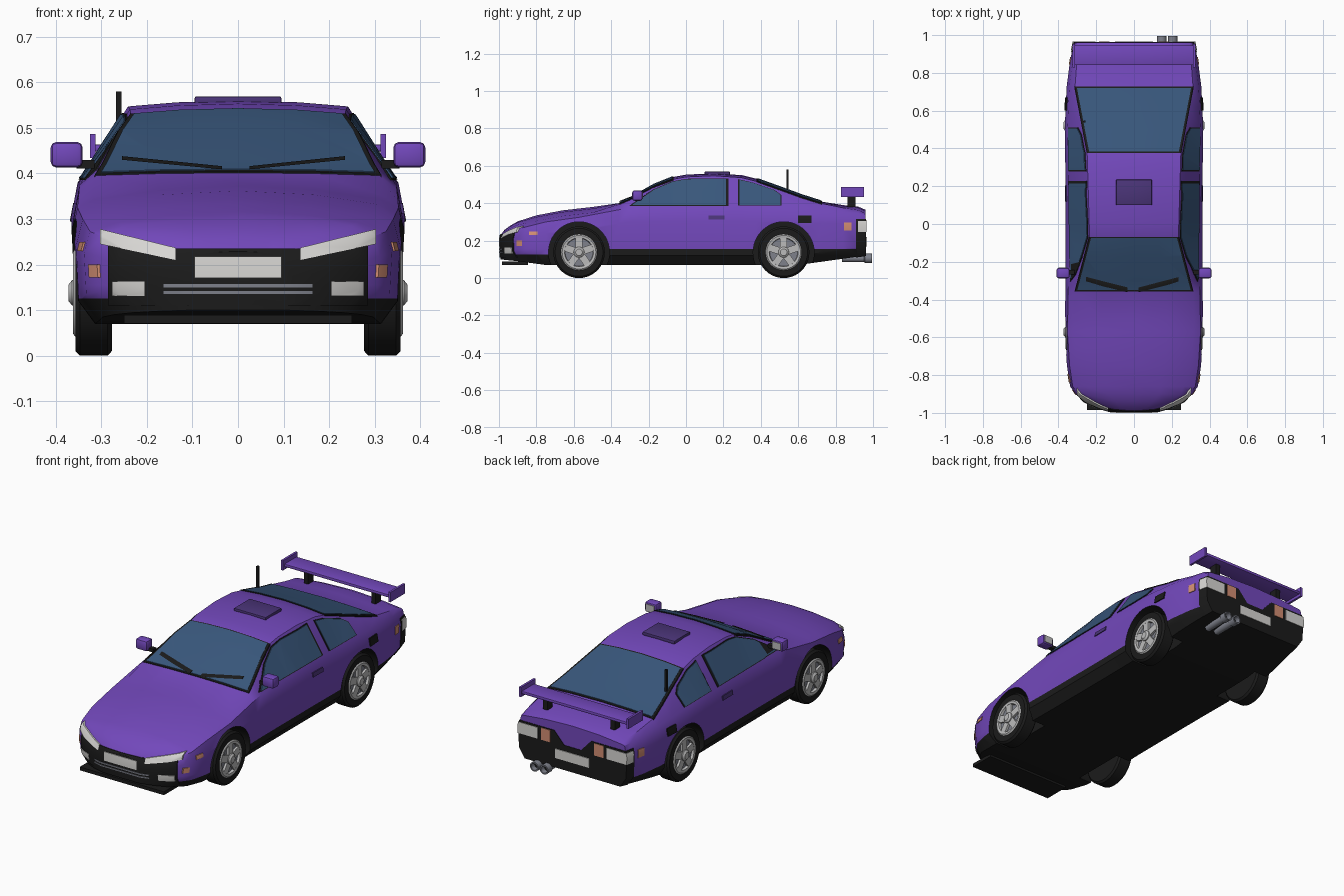
import bpy
import bmesh
import math
from mathutils import Matrix, Vector

cube = bpy.data.objects.get("Cube")
if cube:
    bpy.data.objects.remove(cube, do_unlink=True)


def material(name, red, green, blue):
    mat = bpy.data.materials.new(name)
    mat.use_nodes = True
    mat.diffuse_color = (red, green, blue, 1)
    for node in mat.node_tree.nodes:
        if node.type == 'BSDF_PRINCIPLED':
            node.inputs["Base Color"].default_value = (red, green, blue, 1)
    return mat


PURPLE = material("purple paint", .17, .065, .5)
DARK_PURPLE = material("dark purple", .07, .035, .19)
GLASS = material("blue glass", .04, .095, .2)
BLACK = material("black trim", .011, .011, .011)
WHITE = material("lamp white", .68, .67, .65)
SILVER = material("wheel silver", .5, .5, .5)
GREY = material("metal grey", .21, .22, .26)
AMBER = material("amber lamp", .65, .27, .17)


def make(name, bm, mat=None, smooth=True):
    """Turn a bmesh into an object with smooth faces and sharp edges."""
    mesh = bpy.data.meshes.new(name)
    bm.to_mesh(mesh)
    bm.free()
    obj = bpy.data.objects.new(name, mesh)
    bpy.context.scene.collection.objects.link(obj)
    if mat:
        mesh.materials.append(mat)
    if smooth:
        finish(mesh)
    return obj


def finish(mesh):
    for poly in mesh.polygons:
        poly.use_smooth = True
    mesh.set_sharp_from_angle(angle=math.radians(35))


def box(name, mat, center, size, bevel=0):
    bm = bmesh.new()
    bmesh.ops.create_cube(bm, size=1, matrix=Matrix.Translation(center) @ Matrix.Diagonal((*size, 1)))
    if bevel:
        bmesh.ops.bevel(bm, geom=bm.edges[:], offset=bevel, segments=2, profile=.5, affect='EDGES')
    return make(name, bm, mat)


def lathe(name, mat, profile, steps=40):
    """Spin (x, radius) points around the x axis."""
    bm = bmesh.new()
    verts = [bm.verts.new((x, 0, r)) for x, r in profile]
    edges = [bm.edges.new(pair) for pair in zip(verts, verts[1:])]
    bmesh.ops.spin(bm, geom=verts + edges, cent=(0, 0, 0), axis=(1, 0, 0), angle=math.tau, steps=steps)
    bmesh.ops.remove_doubles(bm, verts=bm.verts[:], dist=.0001)
    bmesh.ops.recalc_face_normals(bm, faces=bm.faces[:])
    return make(name, bm, mat)


def cut(obj, tool, operation):
    mod = obj.modifiers.new("cut", 'BOOLEAN')
    mod.operation, mod.object, mod.solver = operation, tool, 'EXACT'
    bpy.context.view_layer.update()
    graph = bpy.context.evaluated_depsgraph_get()
    mesh = bpy.data.meshes.new_from_object(obj.evaluated_get(graph))
    obj.modifiers.clear()
    obj.data = mesh


# Body curves along y: (y, value)
TOP = [(-.993, .228), (-.97, .258), (-.94, .28), (-.9, .303), (-.8, .335), (-.66, .362), (-.5, .38),
       (-.36, .4), (-.3, .427), (-.17, .5), (-.07, .54), (0, .553), (.15, .56), (.3, .55), (.38, .53),
       (.5, .487), (.62, .443), (.73, .408), (.84, .39), (.92, .382), (.96, .365)]
WIDTH = [(-.993, .12), (-.97, .2), (-.94, .265), (-.9, .31), (-.86, .338), (-.75, .355), (-.57, .367),
         (-.3, .362), (.2, .362), (.52, .367), (.75, .355), (.88, .336), (.96, .32)]
EDGE = [(-.993, .09), (-.9, .25), (-.75, .3), (-.5, .32), (-.36, .312), (-.07, .235), (.38, .248),
        (.73, .312), (.96, .295)]
SHOULDER = [(-.993, .2), (-.9, .262), (-.75, .3), (-.57, .325), (-.36, .365), (-.3, .375), (.2, .38),
            (.5, .38), (.73, .365), (.96, .34)]
CROWN = [(-.993, .008), (-.8, .03), (-.5, .03), (-.36, .006), (-.07, .012), (.38, .014), (.73, .01), (.96, .02)]
BOTTOM = [(-.993, .1), (-.9, .09), (-.75, .07), (.6, .07), (.96, .12)]


def at(keys, y):
    for (a, u), (b, v) in zip(keys, keys[1:]):
        if y <= b:
            return u + (v - u) * max(0, (y - a) / (b - a))
    return keys[-1][1]


def section(y):
    w, edge, low = at(WIDTH, y), at(EDGE, y), at(BOTTOM, y)
    belt, top, crown = at(SHOULDER, y), at(TOP, y), at(CROWN, y)
    half = [(0, low), (w * .88, low), (w * .985, low + .05), (w, low + .75 * (belt - low)),
            (w * .96, belt), (edge, top - crown), (edge * .55, top - crown * .3), (0, top)]
    return [Vector((x, y, z)) for x, z in half + [(-x, z) for x, z in half[-2:0:-1]]]


def body_shell():
    bm = bmesh.new()
    stations = sorted({y for y, _ in TOP + WIDTH[:7]})
    rings = [[bm.verts.new(p) for p in section(y)] for y in stations]
    for a, b in zip(rings, rings[1:]):
        for i in range(len(a)):
            j = (i + 1) % len(a)
            bm.faces.new((a[i], a[j], b[j], b[i]))
    bm.faces.new(rings[0])
    bm.faces.new(rings[-1])
    bmesh.ops.recalc_face_normals(bm, faces=bm.faces[:])
    bm.normal_update()
    return bm


core = make("body_core", body_shell(), smooth=False)
core.hide_render = True


def panel(name, mat, axis, lo, hi, lift, polys, mirror=False):
    """Thin plate following the body, outlined by polygons projected along an axis."""
    if mirror:
        polys = polys + [[(-u, v) for u, v in poly] for poly in polys]
    place = {'x': lambda u, v, t: (t, u, v), 'y': lambda u, v, t: (u, t, v), 'z': lambda u, v, t: (u, v, t)}[axis]
    bm = bmesh.new()
    for poly in polys:
        ends = [[bm.verts.new(place(u, v, t)) for u, v in poly] for t in (lo, hi)]
        for end in ends:
            bm.faces.new(end)
        for i in range(len(poly)):
            j = (i + 1) % len(poly)
            bm.faces.new((ends[0][i], ends[0][j], ends[1][j], ends[1][i]))
    bmesh.ops.recalc_face_normals(bm, faces=bm.faces[:])
    prism = make("outline", bm, smooth=False)
    shell = body_shell()
    moves = [(v, v.normal * lift * v.calc_shell_factor()) for v in shell.verts]
    for v, move in moves:
        v.co += move
    plate = make(name, shell, smooth=False)
    cut(plate, prism, 'INTERSECT')
    cut(plate, core, 'DIFFERENCE')
    bpy.data.objects.remove(prism, do_unlink=True)
    plate.data.materials.clear()
    plate.data.materials.append(mat)
    for poly in plate.data.polygons:
        poly.material_index = 0
    finish(plate.data)


def rect(u0, u1, v0, v1):
    return [(u0, v0), (u1, v0), (u1, v1), (u0, v1)]


def grow(poly, factor):
    cu, cv = (sum(c) / len(poly) for c in zip(*poly))
    return [(cu + (u - cu) * factor, cv + (v - cv) * factor) for u, v in poly]


# Windows with black surrounds
windscreen = [(-.3, -.35), (.3, -.35), (.228, -.075), (-.228, -.075)]
rear_window = [(-.238, .385), (.238, .385), (.302, .72), (-.302, .72)]
door_window = [(-.29, .39), (-.17, .473), (-.07, .515), (0, .528), (.215, .53), (.215, .39)]
quarter_window = [(.285, .39), (.285, .525), (.36, .508), (.47, .47), (.505, .445), (.505, .39)]
for name, axis, lo, hi, poly in (("windscreen", 'z', .36, 1, windscreen), ("rear_window", 'z', .36, 1, rear_window),
                                 ("door_windows", 'x', -1, 1, door_window),
                                 ("quarter_windows", 'x', -1, 1, quarter_window)):
    panel(name + "_trim", BLACK, axis, lo, hi, .003, [grow(poly, 1.05)])
    panel(name, GLASS, axis, lo, hi, .005, [poly])
panel("wipers", BLACK, 'y', -.4, -.2, .009, [[(-.255, .43), (-.035, .409), (-.035, .416), (-.255, .438)],
                                             [(.025, .409), (.235, .43), (.235, .438), (.025, .416)]])

# Nose
panel("front_bumper", BLACK, 'y', -1.1, -.8, .003,
      [[(-.285, .11), (.285, .11), (.285, .25), (.13, .235), (-.13, .235), (-.285, .25)]])
panel("headlights", WHITE, 'y', -1.1, -.8, .006, [[(.303, .278), (.137, .237), (.137, .21), (.303, .245)]], True)
panel("fog_lights", WHITE, 'y', -1.1, -.8, .006, [rect(.205, .277, .131, .163)], True)
panel("front_plate", WHITE, 'y', -1.1, -.8, .007, [rect(-.096, .096, .17, .218)])
panel("grille_bars", GREY, 'y', -1.1, -.8, .006, [rect(-.163, .163, .15, .157), rect(-.163, .163, .135, .142)])
box("front_lip", BLACK, (0, -.915, .08), (.5, .14, .018))

# Tail
panel("rear_bumper", BLACK, 'y', .91, 1.1, .003,
      [[(-.4, .05), (.4, .05), (.4, .315), (.11, .315), (.05, .25), (-.05, .25), (-.11, .315), (-.4, .315)]])
panel("reverse_lights", WHITE, 'y', .92, 1.1, .006, [rect(.205, .38, .245, .305)], True)
panel("tail_lights", AMBER, 'y', .92, 1.1, .006, [rect(.13, .185, .245, .31)], True)
panel("rear_plate", WHITE, 'y', .92, 1.1, .007, [rect(-.1, .1, .17, .22)])

# Side details
panel("side_markers", AMBER, 'x', -1, 1, .004,
      [rect(-.84, -.795, .23, .25), rect(-.905, -.878, .172, .2), rect(.845, .885, .255, .298)])
panel("side_vents", BLACK, 'x', -1, 1, .006, [rect(.6, .67, .295, .335)])
panel("door_handles", DARK_PURPLE, 'x', -1, 1, .005, [rect(.12, .205, .312, .334)])

# Body with wheel arches; black sills, floor and arch linings
AXLES, HUB, ARCH = (-.572, .522), .138, .163
bm = bmesh.new()
for y in AXLES:
    for side in (-1, 1):
        bmesh.ops.create_cone(bm, cap_ends=True, segments=48, radius1=ARCH, radius2=ARCH, depth=.26,
                              matrix=Matrix.Translation((side * .37, y, HUB)) @ Matrix.Rotation(math.pi / 2, 4, 'Y'))
arches = make("arch_cutter", bm, smooth=False)
body = make("body", body_shell(), PURPLE, smooth=False)
cut(body, arches, 'DIFFERENCE')
bpy.data.objects.remove(arches, do_unlink=True)
body.data.materials.clear()
for mat in (PURPLE, BLACK):
    body.data.materials.append(mat)
bm = bmesh.new()
bm.from_mesh(body.data)
for z in (.125, .155):
    bmesh.ops.bisect_plane(bm, geom=bm.verts[:] + bm.edges[:] + bm.faces[:], plane_co=(0, 0, z), plane_no=(0, 0, 1))
bm.normal_update()
for face in bm.faces:
    mid = face.calc_center_median()
    lining = any(all(abs(math.hypot(v.co.y - y, v.co.z - HUB) - ARCH) < .003 for v in face.verts) for y in AXLES)
    lining = lining and (abs(face.normal.x) < .2 or abs(mid.x) < .26)
    face.material_index = int(lining or mid.z < (.155 if mid.y > -.6 else .125))
bm.to_mesh(body.data)
bm.free()
finish(body.data)
bpy.data.objects.remove(core, do_unlink=True)

# Wheels, one set of parts shared by four corners
tyre = lathe("tyre", BLACK, [(.277, 0), (.277, .128), (.286, .138), (.347, .138), (.357, .128), (.357, .094), (.345, .092)])
disc = lathe("wheel_disc", GREY, [(.34, .094), (.347, .094), (.347, 0)])
ring = lathe("wheel_ring", SILVER, [(.345, .074), (.36, .077), (.362, .09), (.356, .098), (.345, .098)])
cap = lathe("wheel_cap", SILVER, [(.345, .03), (.364, .028), (.372, .018), (.372, 0)], 24)
bm = bmesh.new()
for k in range(5):
    bmesh.ops.create_cube(bm, size=1, matrix=Matrix.Rotation(k * math.tau / 5, 4, 'X')
                          @ Matrix.Translation((.351, 0, .05)) @ Matrix.Diagonal((.016, .038, .066, 1)))
spokes = make("wheel_spokes", bm, SILVER)
for part in (tyre, disc, ring, cap, spokes):
    for end, y in zip(("front", "rear"), AXLES):
        for side, turn in (("left", 0), ("right", math.pi)):
            copy = bpy.data.objects.new(f"{end}_{side}_{part.name}", part.data)
            copy.location, copy.rotation_euler = (0, y, HUB), (0, 0, turn)
            bpy.context.scene.collection.objects.link(copy)
    bpy.data.objects.remove(part, do_unlink=True)

# Mirrors and spoiler supports on both sides
for side, tag in ((1, "left"), (-1, "right")):
    box(tag + "_mirror", PURPLE, (side * .376, -.26, .441), (.07, .055, .056), .012)
    box(tag + "_mirror_glass", SILVER, (side * .376, -.231, .441), (.05, .004, .038))
    box(tag + "_mirror_arm", BLACK, (side * .335, -.255, .42), (.04, .025, .018))
    box(tag + "_spoiler_end", PURPLE, (side * .319, .89, .46), (.012, .125, .052))
    box(tag + "_spoiler_post", BLACK, (side * .2, .885, .415), (.025, .045, .07))
box("spoiler_wing", PURPLE, (0, .893, .456), (.63, .105, .016), .004)

# Roof hatch, aerial and twin exhaust
box("sunroof", DARK_PURPLE, (0, .167, .56), (.19, .135, .018), .004)
box("aerial", BLACK, (-.262, .543, .52), (.012, .012, .12))
for x in (.147, .205):
    pipe = lathe("exhaust_pipe", GREY, [(-.09, .02), (.03, .02), (.034, .025), (.072, .025), (.072, .018), (.04, .016)], 20)
    tip = lathe("exhaust_bore", BLACK, [(.045, .018), (.045, 0)], 20)
    for obj in (pipe, tip):
        obj.location, obj.rotation_euler = (x, .923, .105), (0, 0, math.pi / 2)
